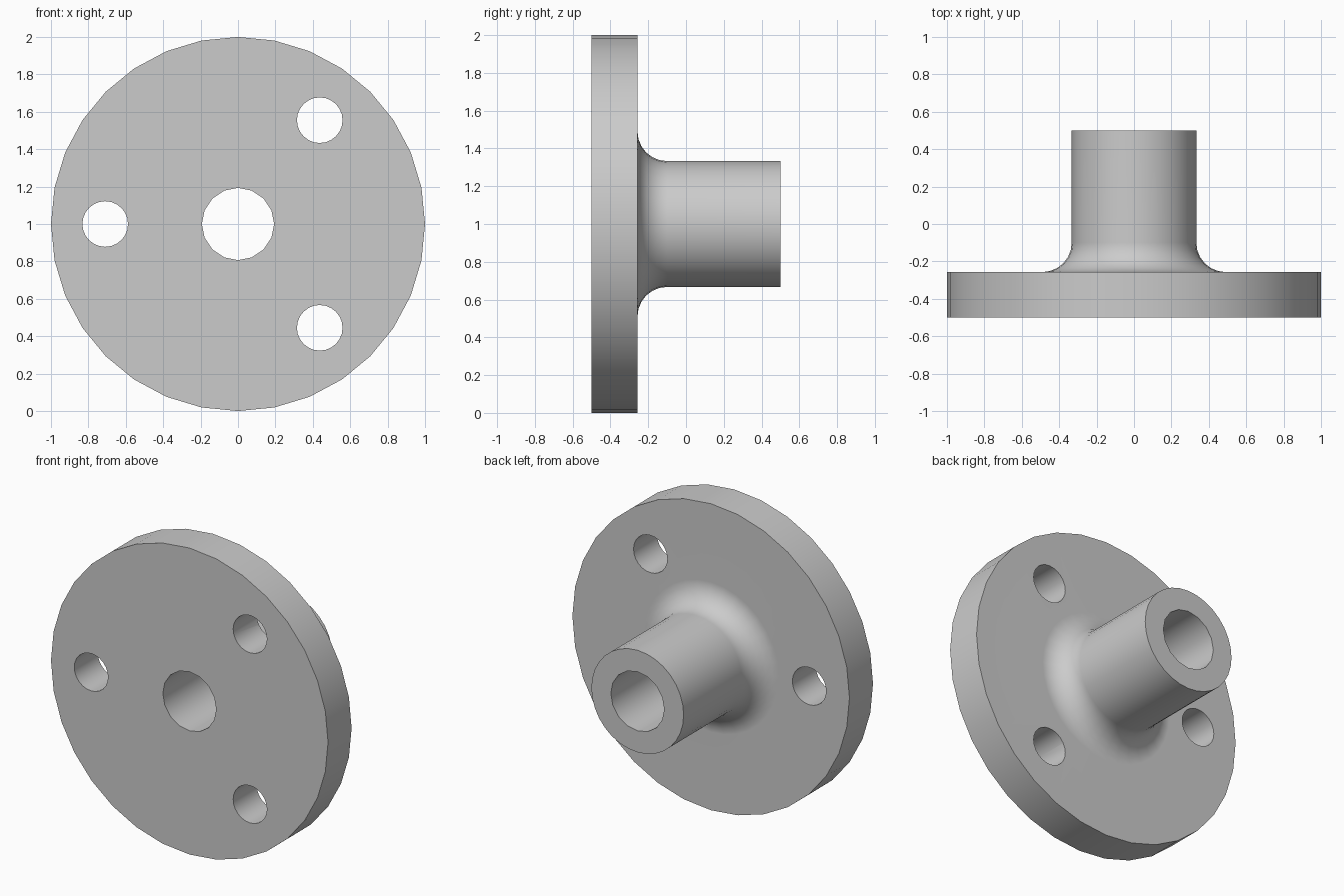
import bpy, bmesh
from math import sin, cos, pi, radians
from mathutils import Matrix, Vector

cube = bpy.data.objects.get("Cube")
if cube:
    bpy.data.objects.remove(cube, do_unlink=True)

FRONT, FACE, BACK = -0.5, -0.257, 0.5
HUB_R, FILLET = 0.333, 0.157
AXIS = Vector((0, 0, 1))

# Plain grey metal
grey = bpy.data.materials.new("grey metal")
grey.use_nodes = True
colour = (0.6, 0.6, 0.6, 1)
grey.diffuse_color = colour
grey.node_tree.nodes["Principled BSDF"].inputs["Base Color"].default_value = colour


def lathe(name, profile, sides):
    """Revolve (radius, y) points about the y axis through AXIS, with capped ends."""
    bm = bmesh.new()
    rings = []
    for r, y in profile:
        angles = [2 * pi * i / sides for i in range(sides)]
        rings.append([bm.verts.new((r * cos(a), y, r * sin(a))) for a in angles])
    for a, b in zip(rings, rings[1:]):
        for i in range(sides):
            j = (i + 1) % sides
            bm.faces.new((a[i], a[j], b[j], b[i]))
    bm.faces.new(rings[0])
    bm.faces.new(rings[-1])
    bmesh.ops.recalc_face_normals(bm, faces=bm.faces)
    mesh = bpy.data.meshes.new(name)
    bm.to_mesh(mesh)
    bm.free()
    mesh.materials.append(grey)
    obj = bpy.data.objects.new(name, mesh)
    bpy.context.collection.objects.link(obj)
    return obj


def drill(target, name, x, z, radius, sides):
    """Cut a round through hole parallel to the y axis."""
    cutter = lathe(name, [(radius, FRONT - 0.1), (radius, BACK + 0.1)], sides)
    cutter.data.transform(Matrix.Translation((x, 0, z)))
    cutter.hide_render = True
    mod = target.modifiers.new(name, "BOOLEAN")
    mod.operation = "DIFFERENCE"
    mod.solver = "EXACT"
    mod.object = cutter
    bpy.ops.object.modifier_apply(modifier=mod.name)
    bpy.data.objects.remove(cutter, do_unlink=True)


# Disc, rounded fillet and tubular hub in one profile
fillet = []
steps = 6
for i in range(steps + 1):
    a = pi / 2 * i / steps
    fillet.append((HUB_R + FILLET * (1 - sin(a)), FACE + FILLET * (1 - cos(a))))
flange = lathe("flange", [(1, FRONT), (1, FACE)] + fillet + [(HUB_R, BACK)], 32)
bpy.ops.object.select_all(action="DESELECT")
bpy.context.view_layer.objects.active = flange
flange.select_set(True)

# Central bore and three bolt holes
drill(flange, "bore", 0, 0, 0.193, 16)
for x, z in ((-0.71, 0), (0.437, 0.555), (0.437, -0.555)):
    drill(flange, "bolt_hole", x, z, 0.122, 24)

# Shading and placement
bpy.ops.object.shade_smooth_by_angle(angle=radians(30))
weighted = flange.modifiers.new("weighted normals", "WEIGHTED_NORMAL")
weighted.keep_sharp = True
flange.location = AXIS
